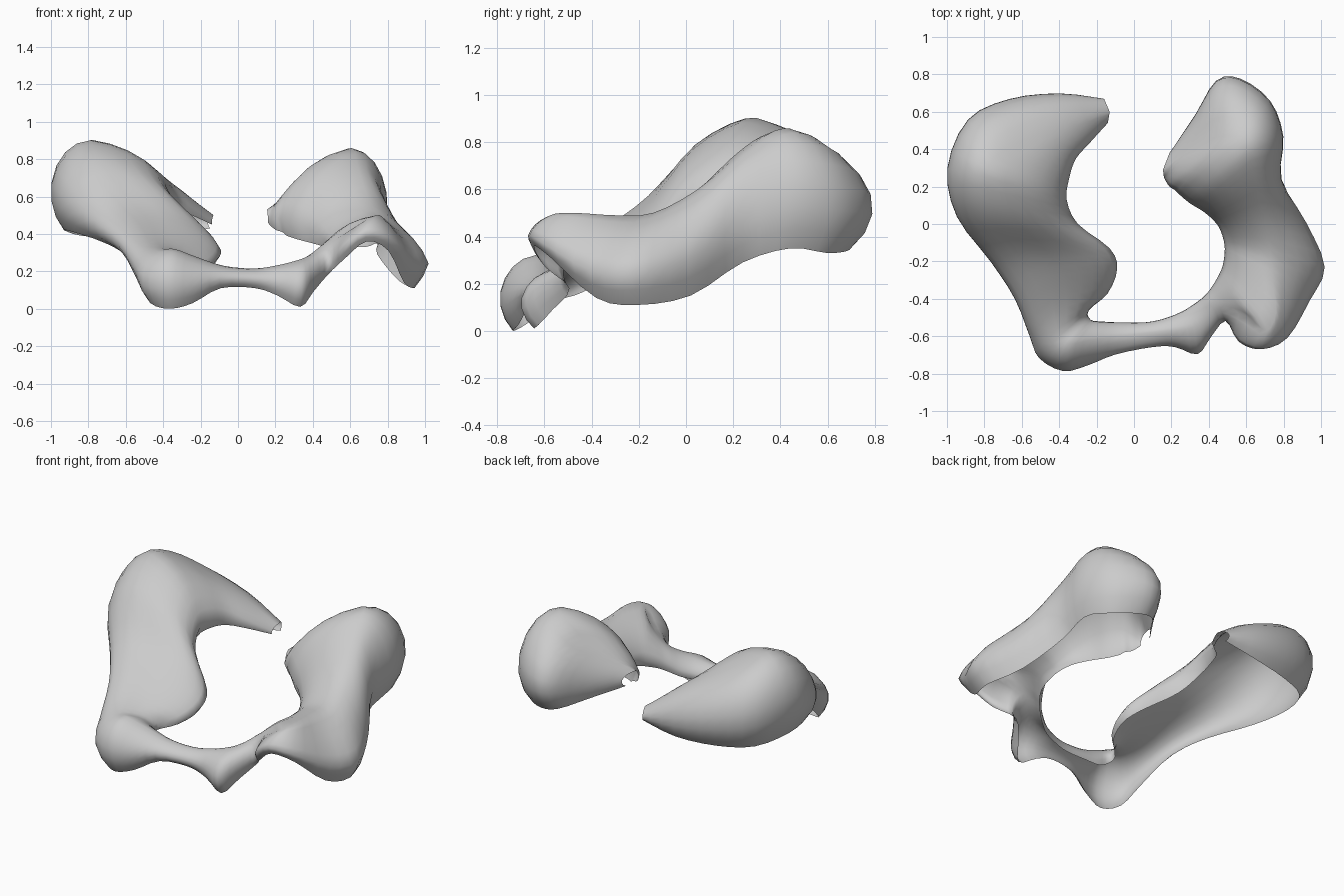
import bpy, math
from mathutils import Vector

# Each station of the arched shell: outer side, ridge, inner side (x, y, z of rim)
left_wing = [
    ((-.16, .67, .43), (-.13, .60, .50), (-.14, .54, .45)),
    ((-.40, .70, .39), (-.34, .55, .65), (-.24, .43, .50)),
    ((-.67, .67, .38), (-.57, .46, .78), (-.31, .35, .53)),
    ((-.89, .56, .39), (-.73, .37, .87), (-.345, .25, .54)),
    ((-1.0, .30, .42), (-.79, .25, .90), (-.36, .13, .52)),
    ((-.95, .04, .41), (-.74, .04, .79), (-.30, .00, .43)),
    ((-.77, -.20, .35), (-.58, -.14, .58), (-.13, -.13, .31)),
    ((-.64, -.40, .27), (-.47, -.28, .46), (-.09, -.24, .26)),
    ((-.56, -.60, .13), (-.43, -.46, .36), (-.14, -.37, .22)),
]
front_bridge = [
    ((-.51, -.72, .03), (-.40, -.60, .32), (-.24, -.46, .19)),
    ((-.38, -.79, .00), (-.34, -.64, .32), (-.23, -.51, .16)),
    ((-.25, -.76, .03), (-.23, -.62, .28), (-.17, -.52, .13)),
    ((-.10, -.70, .11), (-.08, -.60, .23), (-.08, -.525, .13)),
    ((.10, -.66, .11), (.08, -.58, .215), (.06, -.525, .13)),
    ((.22, -.66, .07), (.20, -.57, .23), (.16, -.505, .14)),
    ((.34, -.70, .01), (.32, -.55, .26), (.26, -.465, .15)),
    ((.41, -.61, .09), (.39, -.49, .29), (.33, -.42, .17)),
    ((.49, -.52, .18), (.46, -.45, .34), (.38, -.38, .20)),
]
front_lobe = [
    ((.56, -.63, .27), (.61, -.50, .43), (.42, -.33, .23)),
    ((.68, -.67, .36), (.71, -.57, .49), (.455, -.27, .25)),
    ((.82, -.61, .31), (.76, -.47, .50), (.475, -.22, .27)),
    ((.94, -.41, .14), (.74, -.30, .49), (.485, -.15, .29)),
    ((1.02, -.23, .11), (.73, -.14, .50), (.48, -.09, .31)),
    ((.92, .01, .15), (.69, .05, .60), (.45, -.01, .33)),
]
right_wing = [
    ((.79, .24, .29), (.64, .24, .76), (.38, .06, .35)),
    ((.80, .47, .35), (.62, .38, .85), (.30, .11, .37)),
    ((.73, .66, .33), (.57, .46, .85), (.24, .16, .39)),
    ((.57, .78, .34), (.48, .47, .80), (.22, .18, .41)),
    ((.44, .77, .36), (.41, .45, .73), (.19, .20, .42)),
    ((.33, .59, .40), (.29, .39, .63), (.17, .23, .44)),
    ((.19, .38, .45), (.155, .29, .53), (.16, .25, .46)),
]
# stations, outer roundness, outer and inner tuck-under angle (degrees)
parts = [(left_wing, 1.0, 48, 15), (front_bridge, .9, 50, 20),
         (front_lobe, .6, 35, 15), (right_wing, .95, 45, 15)]
ARC, STEPS = 7, 3


def half_arch(side, ridge, rounded, tuck):
    """Curve from the tucked-in rim, past the bulging side, up to the ridge."""
    pts = []
    d = ridge - side
    a0 = -math.radians(tuck)
    for i in range(ARC + 1):
        a = a0 + (math.pi / 2 - a0) * i / ARC
        line = abs(a) / (math.pi / 2)
        u = rounded * (1 - math.cos(a)) + (1 - rounded) * line
        zs = (math.sin(a) - math.sin(a0)) / (1 - math.sin(a0))
        w = rounded * zs + (1 - rounded) * i / ARC
        pts.append(side + Vector((d.x * u, d.y * u, d.z * w)))
    return pts


def spline(p0, p1, p2, p3, t):
    return .5 * (2 * p1 + (p2 - p0) * t + (2 * p0 - 5 * p1 + 4 * p2 - p3) * t * t
                 + (3 * p1 - p0 - 3 * p2 + p3) * t ** 3)


# Arched cross-sections, open underneath
rows = []
for stations, rounded, tuck_out, tuck_in in parts:
    for outer, ridge, inner in stations:
        o, r, i = Vector(outer), Vector(ridge), Vector(inner)
        rows.append(half_arch(o, r, rounded, tuck_out)
                    + half_arch(i, r, .75, tuck_in)[-2::-1])

# Smooth interpolation between the stations
n = len(rows)
fine = []
for k in range(n - 1):
    ctl = [rows[max(0, min(n - 1, k + j))] for j in (-1, 0, 1, 2)]
    for s in range(STEPS):
        fine.append([spline(*p, s / STEPS) for p in zip(*ctl)])
fine.append(rows[-1])

w = len(rows[0])
verts = [p for row in fine for p in row]
for p in verts:
    p.z = max(p.z, 0)
faces = [(a * w + b, (a + 1) * w + b, (a + 1) * w + b + 1, a * w + b + 1)
         for a in range(len(fine) - 1) for b in range(w - 1)]

# Horseshoe shaped shell
mesh = bpy.data.meshes.new("curved_shell")
mesh.from_pydata(verts, [], faces)
mesh.polygons.foreach_set("use_smooth", [True] * len(faces))
mesh.update()
if sum(f.normal.z * f.area for f in mesh.polygons) < 0:
    mesh.flip_normals()
shell = bpy.data.objects.new("curved_shell", mesh)
bpy.context.collection.objects.link(shell)
